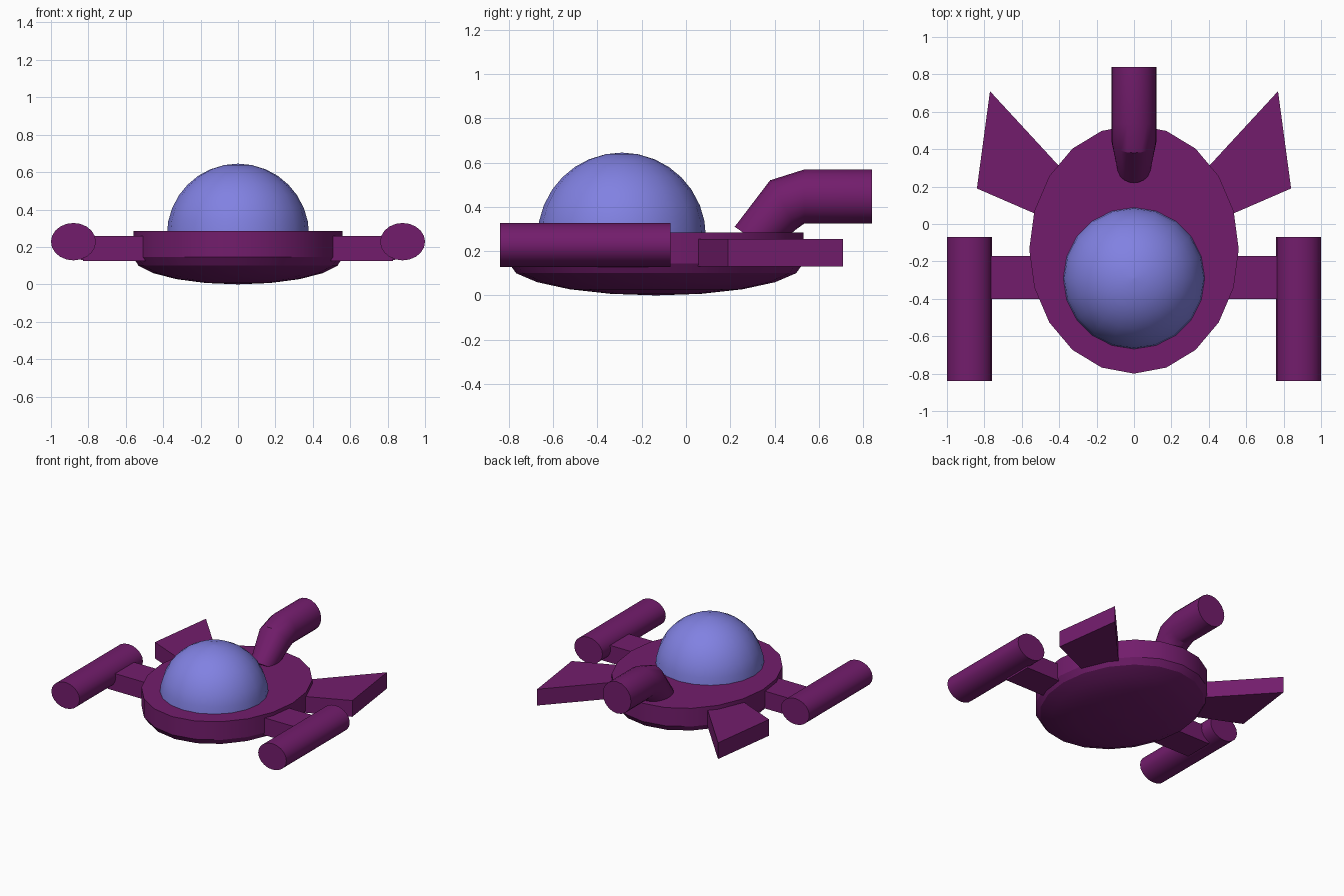
import bpy, bmesh
from math import sin, cos, pi, radians
from mathutils import Vector

if "Cube" in bpy.data.objects:
    bpy.data.objects.remove(bpy.data.objects["Cube"])

SIDES = 20


def material(name, color):
    m = bpy.data.materials.new(name)
    m.diffuse_color = (*color, 1)
    m.use_nodes = True
    m.node_tree.nodes["Principled BSDF"].inputs["Base Color"].default_value = m.diffuse_color
    return m


PURPLE = material("purple_hull", (0.17, 0.012, 0.15))
BLUE = material("blue_canopy", (0.22, 0.22, 0.76))


def finish(name, bm, mat):
    bmesh.ops.recalc_face_normals(bm, faces=bm.faces)
    mesh = bpy.data.meshes.new(name)
    bm.to_mesh(mesh)
    bm.free()
    mesh.materials.append(mat)
    ob = bpy.data.objects.new(name, mesh)
    bpy.context.collection.objects.link(ob)
    bpy.ops.object.select_all(action='DESELECT')
    ob.select_set(True)
    bpy.context.view_layer.objects.active = ob
    bpy.ops.object.shade_smooth_by_angle(angle=radians(30))
    return ob


def loft(name, rings, mat):
    """Skin rings given as (centre, half-axis u, half-axis v), capped at both ends."""
    bm = bmesh.new()
    loops = []
    for c, u, v in rings:
        c, u, v = Vector(c), Vector(u), Vector(v)
        angles = [2 * pi * i / SIDES for i in range(SIDES)]
        loops.append([bm.verts.new(c + u * sin(a) + v * cos(a)) for a in angles])
    for a, b in zip(loops, loops[1:]):
        for i in range(SIDES):
            j = (i + 1) % SIDES
            bm.faces.new((a[i], a[j], b[j], b[i]))
    bm.faces.new(loops[0])
    bm.faces.new(loops[-1])
    bmesh.ops.remove_doubles(bm, verts=bm.verts, dist=1e-4)
    return finish(name, bm, mat)


def slab(name, outline, z0, z1, mat):
    bm = bmesh.new()
    face = bm.faces.new([bm.verts.new((x, y, z0)) for x, y in outline])
    ext = bmesh.ops.extrude_face_region(bm, geom=[face])
    for v in ext["geom"]:
        if isinstance(v, bmesh.types.BMVert):
            v.co.z = z1
    return finish(name, bm, mat)


def flat_ring(y, z, rx, ry):
    return ((0, y, z), (rx, 0, 0), (0, ry, 0))


# Saucer hull: shallow bowl with an upright rim
bowl = [(cos(t), 0.145 * (1 - sin(t))) for t in (radians(a) for a in (89.9, 72, 54, 36, 18, 0))]
loft("hull", [flat_ring(-0.135, z, 0.56 * r, 0.665 * r) for r, z in bowl + [(1, 0.285)]], PURPLE)

# Glass dome
dome = [(0.38 * cos(t), 0.265 + 0.38 * sin(t)) for t in (radians(a) for a in (0, 11, 22, 34, 45, 56, 67, 79, 89.9))]
loft("canopy_dome", [flat_ring(-0.29, z, r, r) for r, z in dome], BLUE)

# Mirrored side pods, struts and rear fins
for s, side in ((-1, "left"), (1, "right")):
    loft(side + "_pod", [((s * 0.88, y, 0.228), (0.12, 0, 0), (0, 0, 0.1))
                         for y in (-0.84, -0.07)], PURPLE)
    strut = [(0.45, -0.40), (0.83, -0.40), (0.83, -0.17), (0.45, -0.17)]
    slab(side + "_strut", [(s * x, y) for x, y in strut], 0.125, 0.258, PURPLE)
    fin = [(0.33, 0.233), (0.77, 0.71), (0.84, 0.19), (0.39, -0.005)]
    slab(side + "_fin", [(s * x, y) for x, y in fin], 0.13, 0.255, PURPLE)

# Bent exhaust pipe rising from the rear deck
loft("exhaust_pipe", [
    ((0, 0.30, 0.255), (0.09, 0, 0), (0, -0.08, 0.055)),
    ((0, 0.44, 0.41), (0.12, 0, 0), (0, -0.06, 0.11)),
    ((0, 0.535, 0.447), (0.12, 0, 0), (0, 0, 0.122)),
    ((0, 0.84, 0.447), (0.12, 0, 0), (0, 0, 0.122)),
], PURPLE)
